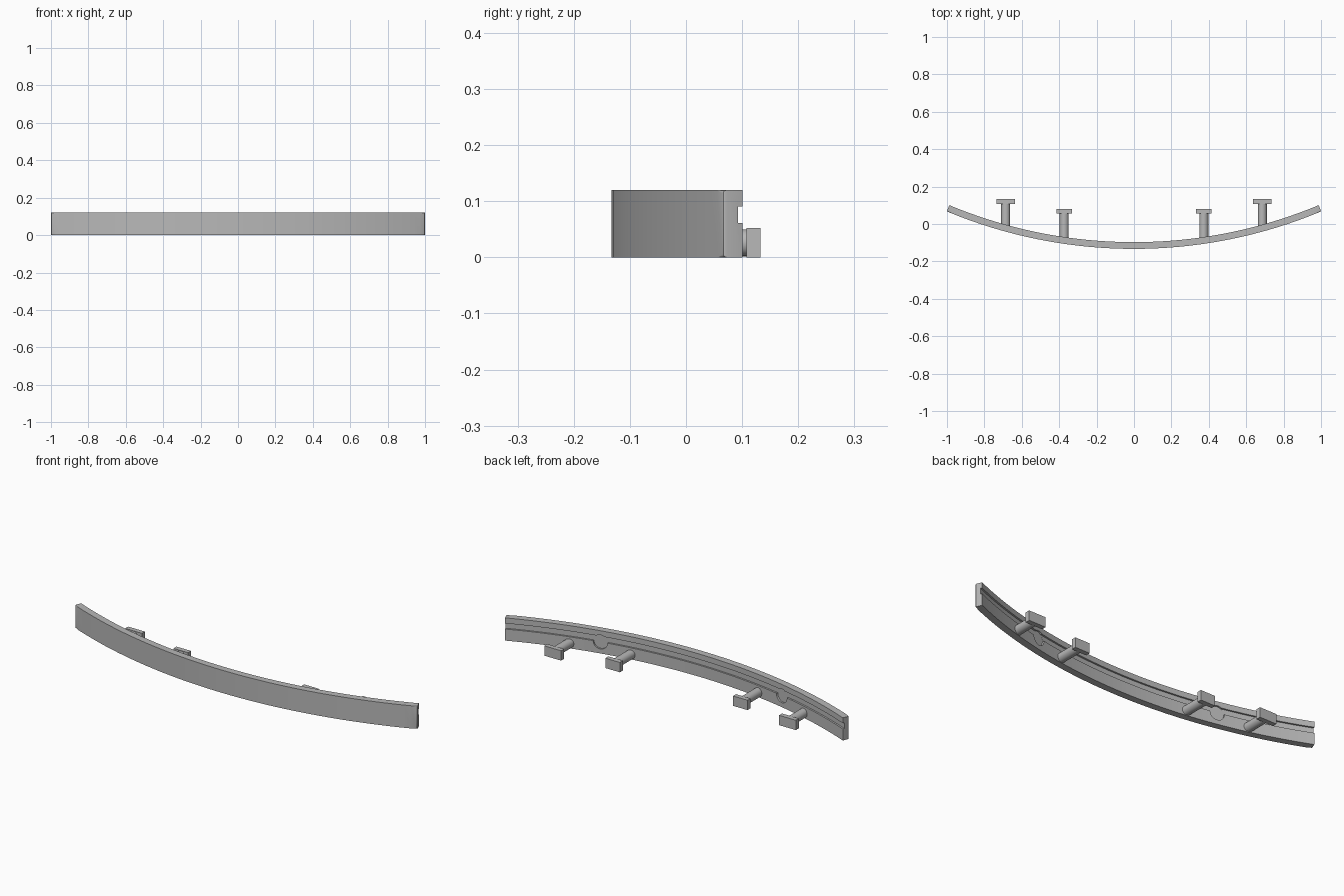
import bpy, bmesh, math
from mathutils import Matrix, Vector

cube = bpy.data.objects.get("Cube")
if cube:
    bpy.data.objects.remove(cube, do_unlink=True)

R, CENTRE_Y = 2.6, 2.467          # outer arc of the bar
THICK, HEIGHT = 0.036, 0.12
GROOVE_LOW, GROOVE_HIGH, DEPTH = 0.061, 0.091, 0.009
HALF = math.asin(1.001 / R)
STEPS = 64

grey = bpy.data.materials.new("satin_grey")
grey.use_nodes = True
colour = (0.48, 0.48, 0.48, 1)
grey.diffuse_color = colour
grey.node_tree.nodes["Principled BSDF"].inputs["Base Color"].default_value = colour


def finish(bm, name):
    bmesh.ops.recalc_face_normals(bm, faces=bm.faces)
    mesh = bpy.data.meshes.new(name)
    bm.to_mesh(mesh)
    bm.free()
    ob = bpy.data.objects.new(name, mesh)
    bpy.context.collection.objects.link(ob)
    mesh.materials.append(grey)
    return ob


def smooth(ob):
    bpy.ops.object.select_all(action='DESELECT')
    ob.select_set(True)
    bpy.context.view_layer.objects.active = ob
    bpy.ops.object.shade_smooth_by_angle(angle=math.radians(30))


def inner_y(x):
    return CENTRE_Y - math.sqrt((R - THICK) ** 2 - x * x)


def cylinder_y(bm, x, y0, y1, z, radius, sides):
    place = Matrix.Translation((x, (y0 + y1) / 2, z)) @ Matrix.Rotation(math.pi / 2, 4, 'X')
    bmesh.ops.create_cone(bm, cap_ends=True, segments=sides, radius1=radius,
                          radius2=radius, depth=y1 - y0, matrix=place)


# Curved bar: grooved profile (depth from the front, height) swept along an arc
profile = [(0, 0), (THICK, 0), (THICK, GROOVE_LOW), (THICK - DEPTH, GROOVE_LOW),
           (THICK - DEPTH, GROOVE_HIGH), (THICK, GROOVE_HIGH), (THICK, HEIGHT), (0, HEIGHT)]
bm = bmesh.new()
rings = []
for i in range(STEPS + 1):
    a = HALF * (2 * i / STEPS - 1)
    rings.append([bm.verts.new(((R - d) * math.sin(a), CENTRE_Y - (R - d) * math.cos(a), z))
                  for d, z in profile])
n = len(profile)
for r0, r1 in zip(rings, rings[1:]):
    for k in range(n):
        bm.faces.new((r0[k], r1[k], r1[(k + 1) % n], r0[(k + 1) % n]))
bm.faces.new(rings[0])
bm.faces.new(rings[-1][::-1])

# Rounded rim around the front face
front = {v for r in rings for v in (r[0], r[-1])}
end_verts = set(rings[0]) | set(rings[-1])
rim = [e for e in bm.edges if all(v in front for v in e.verts)
       and (abs(e.verts[0].co.z - e.verts[1].co.z) < 0.01
            or all(v in end_verts for v in e.verts))]
bmesh.ops.bevel(bm, geom=rim, offset=0.006, segments=3, profile=0.5, affect='EDGES')
bar = finish(bm, "curved_bar")

# Round recesses in the back, crossing the groove's lower edge
for side in (-1, 1):
    x = side * 0.53
    bm = bmesh.new()
    cylinder_y(bm, 0, -DEPTH, 0.03, 0, 0.037, 32)
    cutter = finish(bm, "recess_cutter")
    cutter.location = (x, inner_y(x), 0.0605)
    cutter.rotation_euler.z = math.asin(x / (R - THICK))
    cutter.hide_render = True
    cutter.hide_viewport = True
    cut = bar.modifiers.new("recess", 'BOOLEAN')
    cut.object = cutter
    cut.operation = 'DIFFERENCE'
    cut.solver = 'EXACT'
smooth(bar)

# Mounting pegs: round stem with a rectangular foot
for x, back, width, radius, label in ((0.686, 0.133, 0.098, 0.024, "outer"),
                                      (0.373, 0.08, 0.085, 0.024, "inner")):
    for side, hand in ((1, "left"), (-1, "right")):
        bm = bmesh.new()
        cylinder_y(bm, side * x, inner_y(x) - 0.015, back - 0.02, 0.026, radius, 32)
        stem = finish(bm, f"{label}_stem_{hand}")
        smooth(stem)
        bm = bmesh.new()
        bmesh.ops.create_cube(bm, size=1, matrix=Matrix.Translation((side * x, back - 0.0125, 0.026))
                              @ Matrix.Diagonal(Vector((width, 0.025, 0.052, 1))))
        finish(bm, f"{label}_foot_{hand}")
